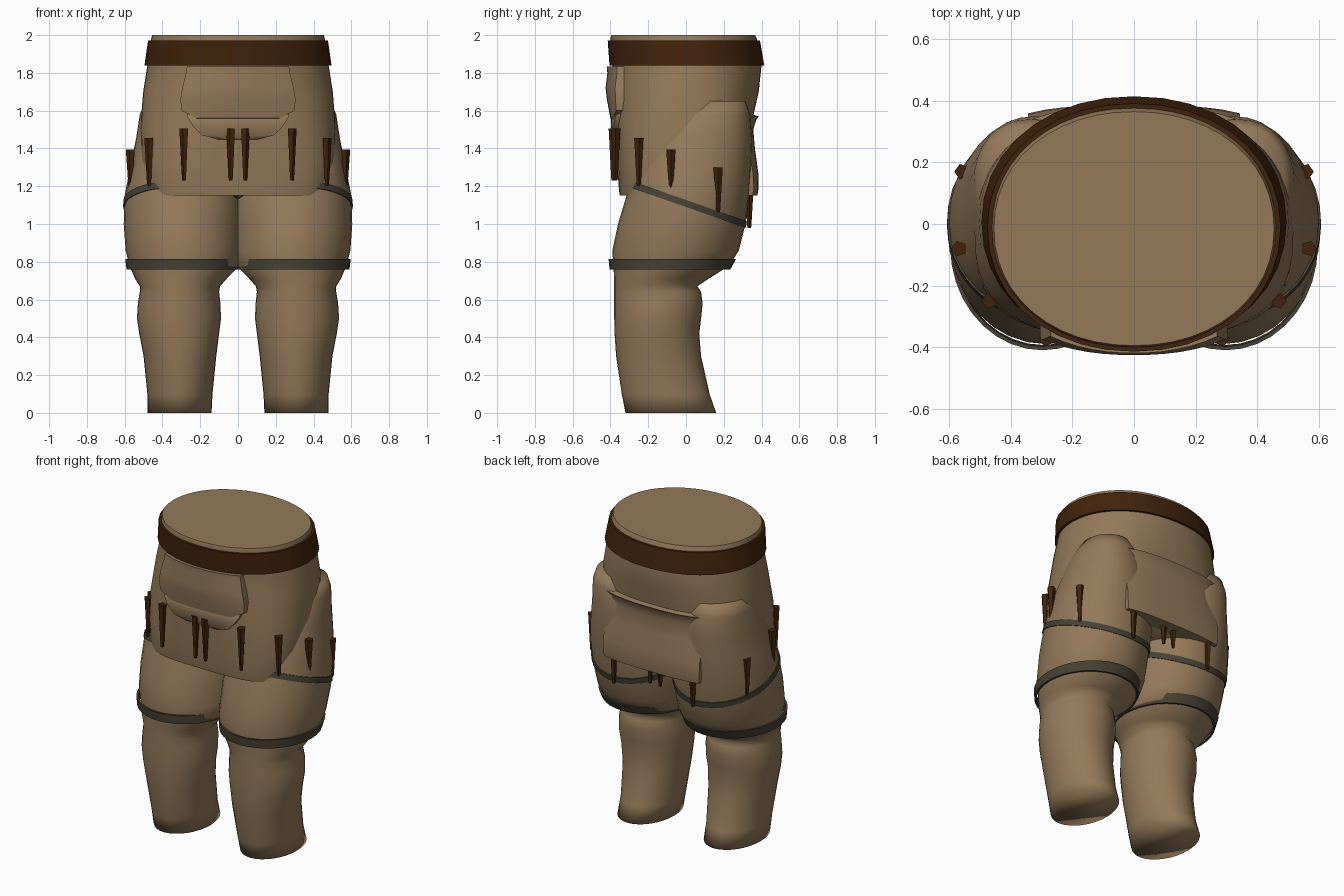
import bpy, bmesh, math
from mathutils import Vector

if "Cube" in bpy.data.objects:
    bpy.data.objects.remove(bpy.data.objects["Cube"])


def material(name, rgb):
    m = bpy.data.materials.new(name)
    m.diffuse_color = (*rgb, 1)
    m.use_nodes = True
    m.node_tree.nodes["Principled BSDF"].inputs["Base Color"].default_value = m.diffuse_color
    return m


CLOTH = material("tan_cloth", (0.295, 0.193, 0.102))
LEATHER = material("brown_leather", (0.054, 0.0165, 0.0035))
STRAP = material("olive_strap", (0.066, 0.055, 0.035))

# Cross-sections: z, x min, x max, y min, y max, squareness
LEG = [(0, .14, .48, -.32, .16, 2.0), (.1, .135, .48, -.34, .125, 2.0),
       (.3, .115, .50, -.37, .08, 2.0), (.42, .10, .523, -.378, .07, 2.0),
       (.5, .09, .535, -.38, .08, 2.0), (.58, .093, .53, -.38, .088, 2.0),
       (.64, .10, .52, -.38, .08, 2.0), (.67, .095, .52, -.38, .06, 2.0),
       (.71, .06, .545, -.38, .12, 2.0), (.78, -.01, .575, -.385, .23, 2.0),
       (.86, -.02, .595, -.39, .28, 2.0), (1.0, -.02, .605, -.36, .315, 2.0),
       (1.15, -.02, .60, -.315, .335, 2.1), (1.3, .05, .572, -.27, .345, 2.2),
       (1.45, .10, .54, -.20, .35, 2.2), (1.58, .15, .52, -.08, .34, 2.2),
       (1.65, .20, .49, .0, .315, 2.2)]
TORSO = [(1.15, -.48, .48, -.35, .28, 3.5), (1.18, -.49, .49, -.355, .30, 3.5),
         (1.32, -.515, .515, -.365, .32, 3.1),
         (1.5, -.518, .518, -.375, .34, 2.7), (1.7, -.502, .502, -.385, .385, 2.3),
         (1.84, -.48, .48, -.39, .40, 2.1), (1.98, -.46, .46, -.40, .375, 2.1),
         (2.0, -.455, .455, -.395, .365, 2.1)]
KNEE = [(.76, .0, .59, -.405, .235, 2.0), (.815, -.003, .597, -.41, .265, 2.0)]


def section(profile, z):
    z = min(max(z, profile[0][0]), profile[-1][0])
    for a, b in zip(profile, profile[1:]):
        if z <= b[0]:
            t = (z - a[0]) / (b[0] - a[0])
            return [p + (q - p) * t for p, q in zip(a, b)][1:]


def surface(profile, ang, z, d=0):
    x0, x1, y0, y1, n = section(profile, z)
    c, s = math.cos(ang), math.sin(ang)
    rx, ry = (x1 - x0) / 2 + d, (y1 - y0) / 2 + d
    return Vector(((x0 + x1) / 2 + rx * math.copysign(abs(c) ** (2 / n), c),
                   (y0 + y1) / 2 + ry * math.copysign(abs(s) ** (2 / n), s), z))


def grid(name, rows, mat, wrap=True, caps=False, loop=False, mirror=False, angle=40):
    """Skin rows of points; optionally closed around, capped, joined end to start."""
    bm = bmesh.new()
    vs = [[bm.verts.new(p) for p in r] for r in rows]
    n = len(rows[0])
    for i in range(len(rows) if loop else len(rows) - 1):
        a, b = vs[i], vs[(i + 1) % len(rows)]
        for j in range(n if wrap else n - 1):
            k = (j + 1) % n
            bm.faces.new((a[j], a[k], b[k], b[j]))
    if caps:
        bm.faces.new(vs[0][::-1])
        bm.faces.new(vs[-1])
    bmesh.ops.recalc_face_normals(bm, faces=bm.faces)
    if mirror:
        geo = bm.verts[:] + bm.edges[:] + bm.faces[:]
        dup = bmesh.ops.duplicate(bm, geom=geo)["geom"]
        for e in dup:
            if isinstance(e, bmesh.types.BMVert):
                e.co.x *= -1
        bmesh.ops.reverse_faces(bm, faces=[f for f in dup if isinstance(f, bmesh.types.BMFace)])
    me = bpy.data.meshes.new(name)
    bm.to_mesh(me)
    bm.free()
    ob = bpy.data.objects.new(name, me)
    bpy.context.collection.objects.link(ob)
    me.materials.append(mat)
    bpy.ops.object.select_all(action='DESELECT')
    ob.select_set(True)
    bpy.context.view_layer.objects.active = ob
    bpy.ops.object.shade_smooth_by_angle(angle=math.radians(angle))
    return ob


def angles(n):
    return [2 * math.pi * i / n for i in range(n)]


def body(name, profile, n, mirror=False, angle=60):
    rows = [[surface(profile, a, r[0]) for a in angles(n)] for r in profile]
    grid(name, rows, CLOTH, caps=True, mirror=mirror, angle=angle)


def band(name, profile, low, high, mat, out, inn, mirror=False, slope=0):
    """Closed strip around a body, optionally sloping along y."""
    rows = []
    for z, d in ((low, inn), (low, out), (high, out), (high, inn)):
        row = []
        for a in angles(36):
            p = surface(profile, a, z, d)
            for _ in range(4):
                p = surface(profile, a, z + slope * p.y, d)
            row.append(p)
        rows.append(row)
    grid(name, rows, mat, loop=True, mirror=mirror)


def patch(name, side, stations, flat):
    """Raised cloth panel on the torso; stations are z, half width, lift."""
    rows = []
    for z, w, lift in stations:
        x0, x1, y0, y1, n = section(TORSO, z)
        row = []
        for i in range(-7, 8):
            x = w * max(-6, min(6, i)) / 6
            h = (1 - abs(x * flat / x1) ** n) ** (1 / n)
            d = lift if abs(i) < 7 else min(lift, 0) - .06
            row.append((x, (y0 + y1) / 2 + side * ((y1 - y0) / 2 * h + d), z))
        rows.append(row)
    grid(name, rows, CLOTH, wrap=False)


# Cloth bodies, with softened foot ends
body("trouser_legs", LEG, 32, mirror=True, angle=110)
body("tunic", TORSO, 48)

# Belt and straps
band("belt", TORSO, 1.838, 1.972, LEATHER, .015, -.015)
band("knee_straps", KNEE, .76, .815, STRAP, 0, -.012, mirror=True)
band("hem_straps", LEG, 1.09, 1.127, STRAP, .006, -.01, mirror=True, slope=-.35)

# Front pouch with a lower fold, and the rear flap
patch("pouch_lower_fold", -1, [(1.62, .27, -.02), (1.57, .27, .02), (1.52, .24, .022),
                               (1.47, .19, .016), (1.45, .11, .006), (1.44, .09, -.02)], .95)
patch("pouch", -1, [(1.83, .25, -.03), (1.835, .27, .03), (1.80, .275, .028), (1.72, .295, .04),
                    (1.66, .305, .036), (1.60, .30, .028), (1.56, .22, .022), (1.55, .20, -.02)], .95)
patch("rear_flap", 1, [(1.585, .33, -.03), (1.57, .335, .03), (1.55, .34, .02), (1.5, .345, .016),
                       (1.4, .345, .036), (1.27, .345, .07), (1.19, .345, .083),
                       (1.15, .34, .098), (1.15, .33, -.01)], .95)

# Hanging pegs: x, y, top z, bottom z
PEGS = [(.037, -.385, 1.505, 1.23), (.285, -.372, 1.505, 1.23), (.47, -.25, 1.455, 1.2),
        (.568, -.08, 1.395, 1.18), (.558, .17, 1.30, 1.06), (.285, .335, 1.22, .98),
        (.037, .315, 1.24, 1.04)]
for i, (x, y, top, bottom) in enumerate(PEGS):
    rows = []
    for z, r in ((bottom, .010), (bottom + .015, .012), (top - .03, .024), (top, .026)):
        rows.append([(x + r * math.cos(a), y + r * math.sin(a), z) for a in angles(5)])
    grid(f"peg_pair_{i + 1}", rows, LEATHER, caps=True, mirror=True, angle=20)
